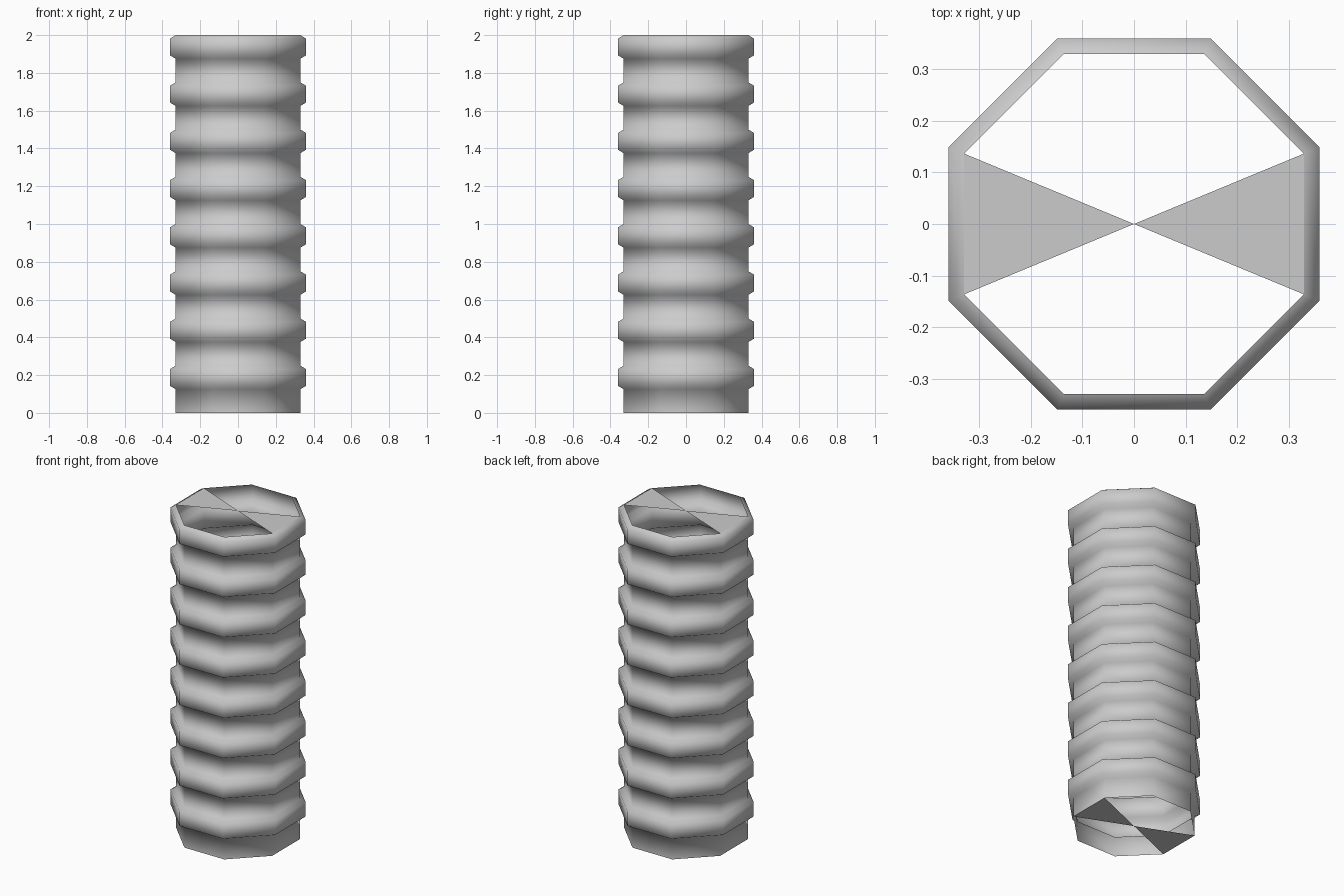
import bpy, bmesh, math

if "Cube" in bpy.data.objects:
    bpy.data.objects.remove(bpy.data.objects["Cube"])

SIDES, RIBS, PITCH = 8, 8, 0.25
INNER, OUTER, BEVEL = 0.33, 0.36, 0.018   # distances to the flats, rib chamfer height


def ring(bm, apothem, z):
    r = apothem / math.cos(math.pi / SIDES)
    angles = [(i + 0.5) * 2 * math.pi / SIDES for i in range(SIDES)]
    return [bm.verts.new((r * math.cos(a), r * math.sin(a), z)) for a in angles]


def finish(bm, name, smooth):
    mesh = bpy.data.meshes.new(name)
    for f in bm.faces:
        f.smooth = smooth
    bm.to_mesh(mesh)
    bm.free()
    obj = bpy.data.objects.new(name, mesh)
    bpy.context.collection.objects.link(obj)
    return obj


# Ribbed octagonal tube: a plain band then a chamfered rib, repeated
profile = [(INNER, 0)]
for i in range(RIBS):
    low, high = i * PITCH + PITCH / 2, (i + 1) * PITCH
    profile += [(INNER, low), (OUTER, low + BEVEL), (OUTER, high - BEVEL), (INNER, high)]

bm = bmesh.new()
rings = [ring(bm, a, z) for a, z in profile]
for lower, upper in zip(rings, rings[1:]):
    for i in range(SIDES):
        j = (i + 1) % SIDES
        bm.faces.new((lower[i], lower[j], upper[j], upper[i]))
finish(bm, "ribbed_tube", True)

# Bow-tie end caps: two triangles meeting at the axis on each open end
half = INNER * math.tan(math.pi / SIDES)
for name, z in (("bottom_cap", 0), ("top_cap", RIBS * PITCH)):
    bm = bmesh.new()
    for s in (1, -1):
        pts = [(0, 0, z), (s * INNER, -s * half, z), (s * INNER, s * half, z)]
        if z == 0:
            pts.reverse()
        bm.faces.new([bm.verts.new(p) for p in pts])
    finish(bm, name, False)
